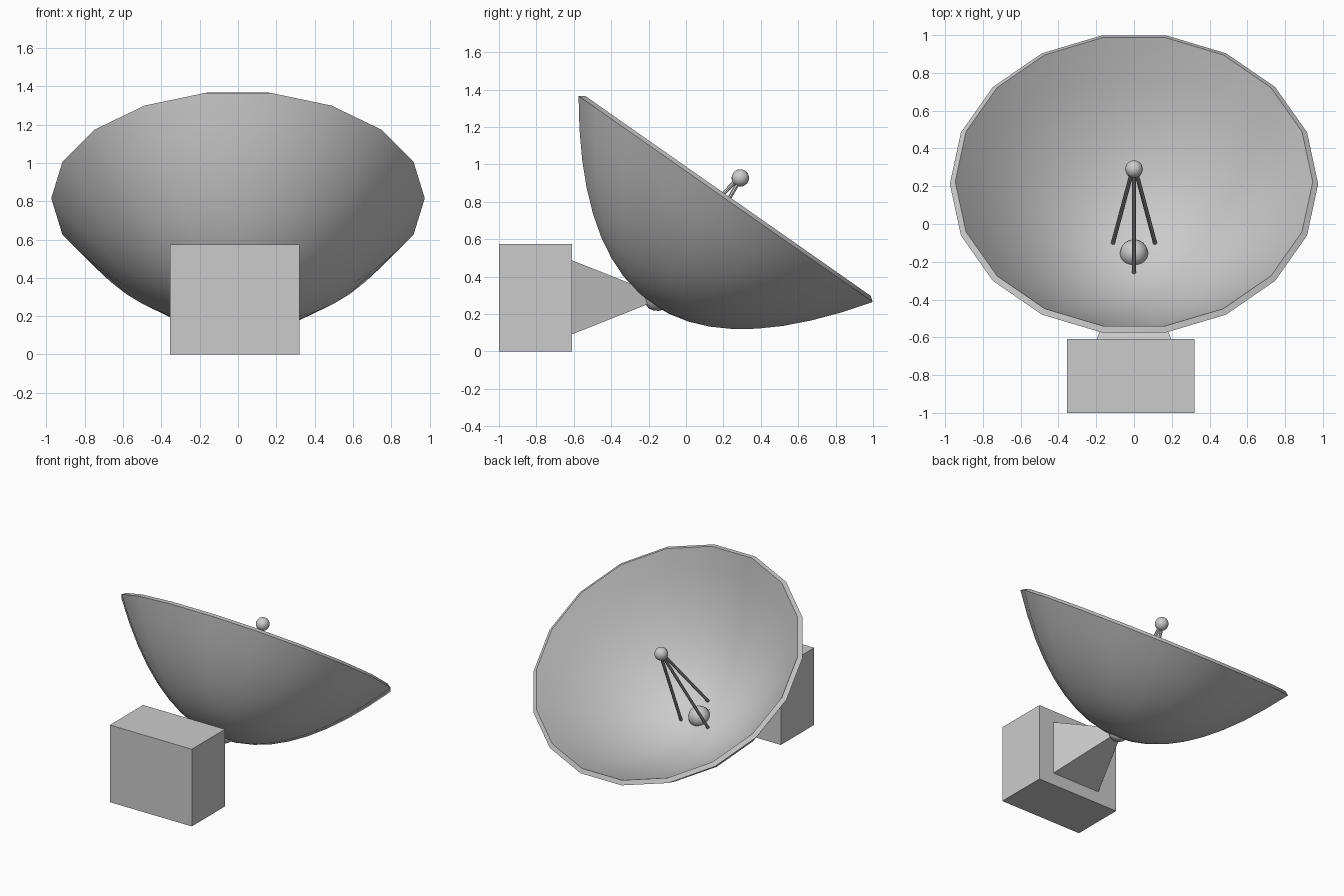
import bpy, bmesh, math
from mathutils import Matrix, Vector

if "Cube" in bpy.data.objects:
    bpy.data.objects.remove(bpy.data.objects["Cube"])

# Dish frame: local z is the dish axis, origin at the rim centre
FRAME = Matrix.Translation((0, 0.212, 0.815)) @ Matrix.Rotation(math.radians(-35), 4, 'X')
RIM, DEPTH, THICK, SIDES, RINGS = 0.975, 0.685, 0.035, 18, 9


def make(name, bm, smooth=None):
    bmesh.ops.recalc_face_normals(bm, faces=bm.faces)
    mesh = bpy.data.meshes.new(name)
    bm.to_mesh(mesh)
    bm.free()
    ob = bpy.data.objects.new(name, mesh)
    bpy.context.collection.objects.link(ob)
    if smooth:
        bpy.ops.object.select_all(action='DESELECT')
        ob.select_set(True)
        bpy.context.view_layer.objects.active = ob
        bpy.ops.object.shade_smooth_by_angle(angle=math.radians(smooth))
    return ob


def ball(name, t, radius, u, v):
    bm = bmesh.new()
    bmesh.ops.create_uvsphere(bm, u_segments=u, v_segments=v, radius=radius,
                              matrix=FRAME @ Matrix.Translation((0, 0, t)))
    make(name, bm, 50)


def rod(name, a, b, r1, r2, sides, spin=0):
    a, b = Vector(a), Vector(b)
    d = b - a
    bm = bmesh.new()
    bmesh.ops.create_cone(bm, cap_ends=True, segments=sides, radius1=r1, radius2=r2, depth=d.length,
                          matrix=Matrix.Translation((a + b) / 2)
                          @ d.to_track_quat('Z', 'Y').to_matrix().to_4x4()
                          @ Matrix.Rotation(spin, 4, 'Z'))
    return make(name, bm, 30 if sides > 4 else None)


# Dish: parabola lathed as outer and inner skins, joined at the rim
outer, inner = [], []
for i in range(RINGS + 1):
    r = RIM * i / RINGS
    t = DEPTH * ((r / RIM) ** 2 - 1)
    slope = math.atan(2 * DEPTH * r / RIM ** 2)
    outer.append((r, t))
    inner.append((r - THICK * math.sin(slope), t + THICK * math.cos(slope)))
bm = bmesh.new()
verts = [bm.verts.new((r, 0, t)) for r, t in outer + inner[::-1]]
edges = [bm.edges.new(pair) for pair in zip(verts, verts[1:])]
bmesh.ops.spin(bm, geom=verts + edges, axis=(0, 0, 1), cent=(0, 0, 0),
               angle=math.tau, steps=SIDES)
bmesh.ops.remove_doubles(bm, verts=bm.verts, dist=1e-4)
bm.transform(FRAME)
make("dish", bm, 40)

# Pivot ball through the dish centre and receiver ball on the axis
ball("pivot_ball", -0.64, 0.075, 16, 8)
ball("receiver", 0.137, 0.047, 16, 8)

# Three struts carrying the receiver
for i in range(3):
    a = math.radians(-90 + 120 * i)
    foot = FRAME @ Vector((0.13 * math.cos(a), 0.13 * math.sin(a), -0.645))
    top = FRAME @ Vector((0.008 * math.cos(a), 0.008 * math.sin(a), 0.13))
    rod(f"strut_{i + 1}", foot, top, 0.011, 0.011, 8)

# Pyramid bracket pointing from the box to the pivot
rod("bracket", (0, -0.61, 0.289), (0, -0.12, 0.289), 0.198 * math.sqrt(2), 0.005, 4, math.pi / 4)

# Mounting box
bm = bmesh.new()
bmesh.ops.create_cube(bm, size=1, matrix=Matrix.Translation((-0.017, -0.805, 0.287))
                      @ Matrix.Diagonal((0.674, 0.39, 0.574, 1)))
make("mount_box", bm)
